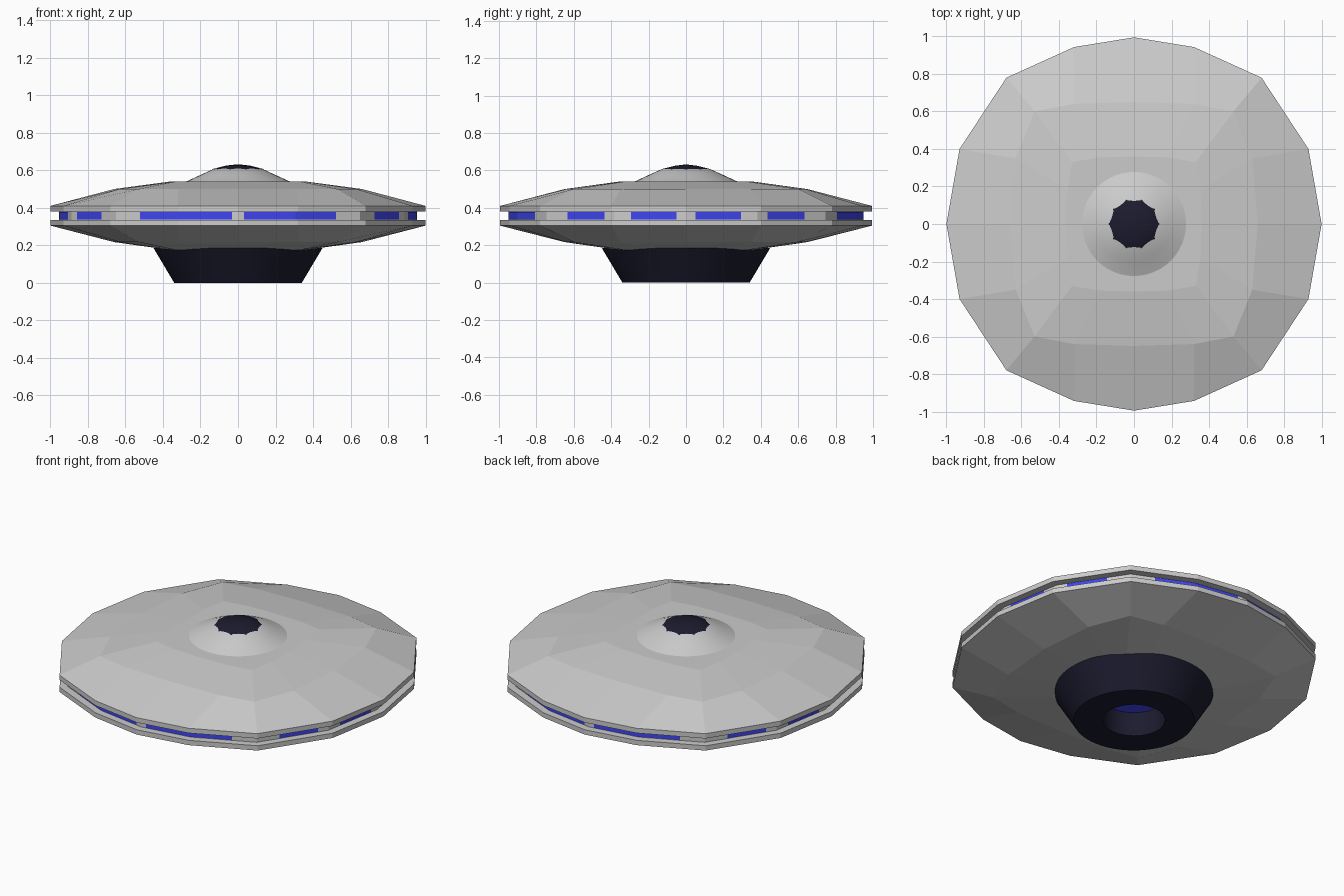
import bpy, math

if "Cube" in bpy.data.objects:
    bpy.data.objects.remove(bpy.data.objects["Cube"])


def material(name, rgb):
    m = bpy.data.materials.new(name)
    m.diffuse_color = (*rgb, 1)
    m.use_nodes = True
    m.node_tree.nodes["Principled BSDF"].inputs["Base Color"].default_value = m.diffuse_color
    return m


DARK = material("dark_metal", (0.011, 0.011, 0.028))
BLUE = material("blue_light", (0.05, 0.06, 0.9))


def add_mesh(name, verts, faces, mat=None, smooth=False):
    me = bpy.data.meshes.new(name)
    me.from_pydata(verts, [], faces)
    me.update()
    ob = bpy.data.objects.new(name, me)
    bpy.context.collection.objects.link(ob)
    if mat:
        me.materials.append(mat)
    if smooth:
        bpy.ops.object.select_all(action='DESELECT')
        ob.select_set(True)
        bpy.context.view_layer.objects.active = ob
        bpy.ops.object.shade_smooth_by_angle(angle=math.radians(30))
    return ob


def loft(name, rings, mat=None, caps=(False, False), smooth=False):
    """Join equal-length counter-clockwise rings, listed bottom to top."""
    n = len(rings[0])
    verts = [v for r in rings for v in r]
    faces = [(k * n + i, k * n + (i + 1) % n, (k + 1) * n + (i + 1) % n, (k + 1) * n + i)
             for k in range(len(rings) - 1) for i in range(n)]
    if caps[0]:
        faces.append(tuple(reversed(range(n))))
    if caps[1]:
        faces.append(tuple(range(len(verts) - n, len(verts))))
    return add_mesh(name, verts, faces, mat, smooth)


def mirror_ring(quarter):
    """Quarter outline from +x to +y, mirrored to a full 16-sided loop."""
    q = quarter
    right = q + [(-x, y) for x, y in reversed(q[:-1])]
    return right + [(x, -y) for x, y in reversed(right[1:-1])]


def at(ring, z, s=1.0):
    return [(x * s, y * s, z) for x, y in ring]


def circle(r, z, n):
    return [(r * math.cos(2 * math.pi * i / n), r * math.sin(2 * math.pi * i / n), z)
            for i in range(n)]


# Saucer outlines: rim, middle and inner rounded squares
RIM = mirror_ring([(1, 0), (.93, .40), (.68, .78), (.32, .943), (0, .995)])
MID = mirror_ring([(.66, 0), (.63, .35), (.53, .60), (.32, .64), (0, .65)])
INNER = mirror_ring([(.36, 0), (.355, .18), (.33, .33), (.18, .355), (0, .36)])

# Upper and lower hull, with rim bands either side of the window groove
GROOVE = 0.955
loft("upper_hull", [at(RIM, .38, GROOVE), at(RIM, .38), at(RIM, .41),
                    at(MID, .50), at(INNER, .54)], caps=(False, True))
loft("lower_hull", [at(INNER, .175), at(MID, .217), at(RIM, .305),
                    at(RIM, .335), at(RIM, .335, GROOVE)], caps=(True, False))
loft("window_groove", [at(RIM, .335, GROOVE), at(RIM, .38, GROOVE)])


def on_rim(angle, s):
    """Point of the rim polygon in a given direction."""
    dx, dy = math.cos(angle), math.sin(angle)
    for i, (ax, ay) in enumerate(RIM):
        bx, by = RIM[(i + 1) % 16]
        ca, cb = dx * ay - dy * ax, dx * by - dy * bx
        if ca <= 0 < cb and ax * dx + ay * dy > 0:
            t = -ca / (cb - ca)
            return ((ax + (bx - ax) * t) * s, (ay + (by - ay) * t) * s)


# Blue window strips, following the rim corners
def window(name, a, b):
    corners = [math.atan2(y, x) % (2 * math.pi) for x, y in RIM]
    stops = [a] + sorted(c for c in corners if a < c < b) + [b]
    pts = [on_rim(t, GROOVE + .004) for t in stops]
    n = len(pts)
    verts = [(x, y, z) for z in (.338, .377) for x, y in pts]
    add_mesh(name, verts, [(i, i + 1, n + i + 1, n + i) for i in range(n - 1)], BLUE)


for i, (lo, hi) in enumerate([(3, 18), (27, 41), (57, 88)]):
    for side, (a, b) in enumerate([(lo, hi), (180 - hi, 180 - lo),
                                   (180 + lo, 180 + hi), (360 - hi, 360 - lo)]):
        window(f"window_{i}_{side}", math.radians(a), math.radians(b))

# Top dome, with a coarser dark dome just showing through it
loft("dome", [circle(r, z, 48) for r, z in
              [(.29, .535), (.265, .545), (.20, .575), (.13, .607), (.06, .624), (.01, .628)]],
     caps=(False, True), smooth=True)
loft("inner_dome", [circle(r, z, 10) for r, z in
                    [(.25, .53), (.13, .6085), (.065, .6245), (.01, .631)]],
     DARK, caps=(False, True), smooth=True)

# Dark tapered base with an open centre shaft and a blue light inside
loft("base", [circle(r, z, 64) for r, z in
              [(.175, .155), (.175, 0), (.34, 0), (.45, .185)]], DARK, smooth=True)
add_mesh("shaft_light", circle(.175, .15, 64), [tuple(reversed(range(64)))], BLUE)
